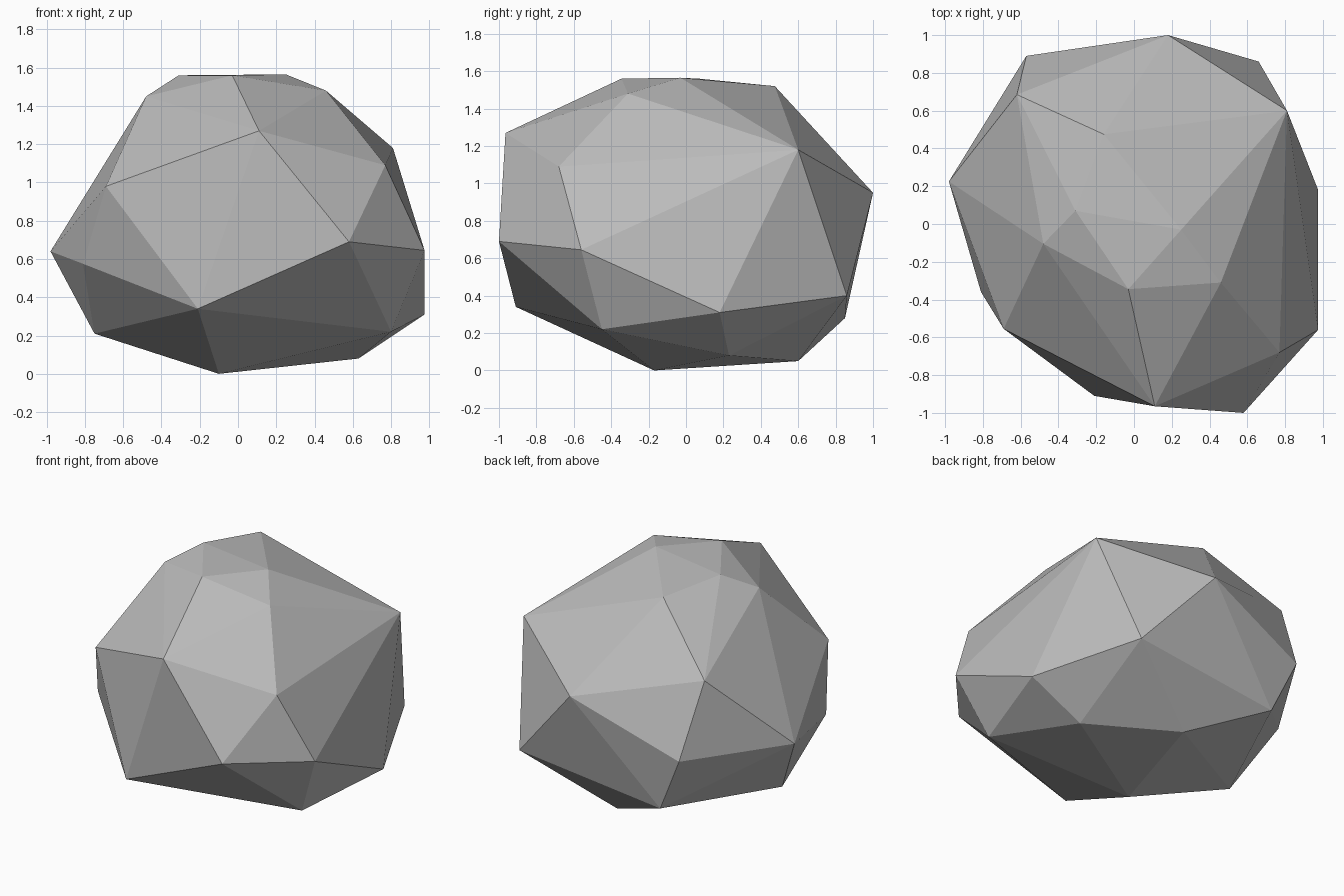
import bpy
import bmesh
from mathutils import Vector

# Remove the default cube
default_cube = bpy.data.objects.get("Cube")
if default_cube:
    bpy.data.objects.remove(default_cube, do_unlink=True)


def flat_material(name, color):
    material = bpy.data.materials.new(name)
    material.use_nodes = True
    material.diffuse_color = color
    shader = next(n for n in material.node_tree.nodes if n.type == "BSDF_PRINCIPLED")
    shader.inputs["Base Color"].default_value = color
    shader.inputs["Roughness"].default_value = 0.9
    return material


def faceted_boulder(name, corner_rings, material):
    """Wrap flat facets around rings of corner points."""
    bm = bmesh.new()
    for ring in corner_rings:
        for corner in ring:
            bm.verts.new(Vector(corner))
    bmesh.ops.convex_hull(bm, input=bm.verts[:], use_existing_faces=False)
    loose = [v for v in bm.verts if not v.link_faces]
    bmesh.ops.delete(bm, geom=loose, context="VERTS")
    bmesh.ops.recalc_face_normals(bm, faces=bm.faces[:])
    for face in bm.faces:
        face.smooth = False
    mesh = bpy.data.meshes.new(name)
    bm.to_mesh(mesh)
    bm.free()
    mesh.materials.append(material)
    boulder = bpy.data.objects.new(name, mesh)
    bpy.context.collection.objects.link(boulder)
    return boulder


# Underside corners
base = [(-.1, -.17, 0), (.1, .6, .05), (.63, .23, .08), (.8, -.45, .22),
        (-.75, .03, .21), (-.4, .85, .28), (-.21, -.91, .34), (.975, .18, .31)]

# Widest part of the rock
belt = [(.66, .86, .4), (-.81, -.36, .575), (-.98, .225, .64),
        (.975, -.56, .645), (.58, -1, .69), (-.57, .89, .66)]

# Sloping upper sides
shoulder = [(.18, 1, .95), (-.69, -.555, .98), (.77, -.68, 1.09),
            (-.62, .685, 1.15), (.81, .6, 1.18), (.11, -.965, 1.27)]

# Nearly flat top
crown = [(-.48, -.105, 1.45), (.46, -.31, 1.48), (-.16, .475, 1.52),
         (-.03, -.345, 1.56), (-.31, .07, 1.56), (.25, -.03, 1.565)]

stone = flat_material("stone_grey", (.5, .5, .5, 1))
faceted_boulder("boulder", [base, belt, shoulder, crown], stone)
